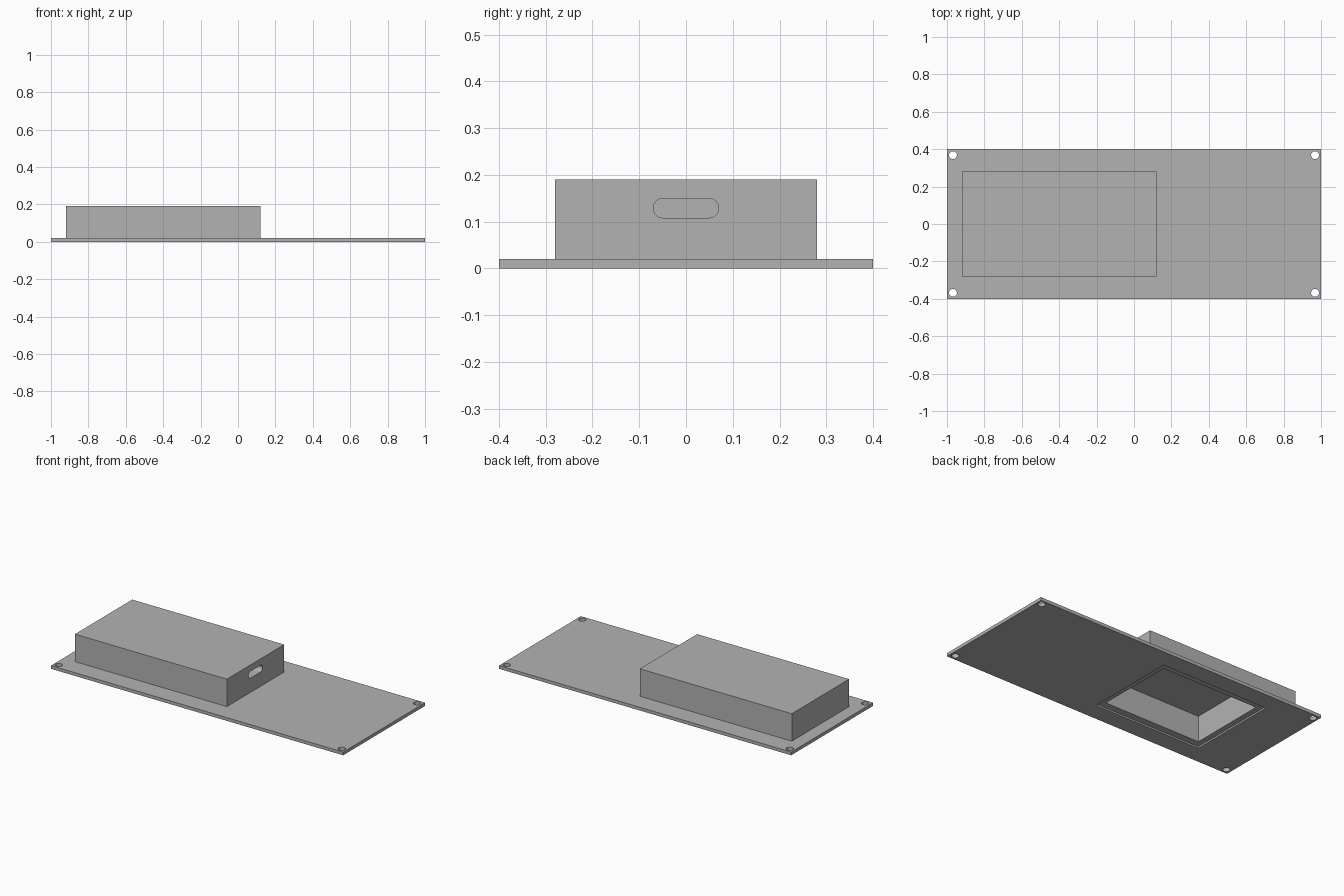
import bpy, bmesh, math
from mathutils import Matrix, Vector

if "Cube" in bpy.data.objects:
    bpy.data.objects.remove(bpy.data.objects["Cube"], do_unlink=True)

GREY = (0.45, 0.45, 0.45, 1.0)
mat = bpy.data.materials.new("plain grey")
mat.use_nodes = True
mat.diffuse_color = GREY
mat.node_tree.nodes["Principled BSDF"].inputs["Base Color"].default_value = GREY


def finish(name, bm):
    bmesh.ops.recalc_face_normals(bm, faces=bm.faces[:])
    mesh = bpy.data.meshes.new(name)
    bm.to_mesh(mesh)
    bm.free()
    mesh.materials.append(mat)
    ob = bpy.data.objects.new(name, mesh)
    bpy.context.collection.objects.link(ob)
    return ob


def block(name, lo, hi):
    lo, hi = Vector(lo), Vector(hi)
    bm = bmesh.new()
    bmesh.ops.create_cube(bm, size=1, matrix=Matrix.Translation((lo + hi) / 2)
                          @ Matrix.Diagonal((*(hi - lo), 1)))
    return finish(name, bm)


def combine(target, tool, operation):
    """Apply a boolean and discard the tool object."""
    mod = target.modifiers.new(operation, "BOOLEAN")
    mod.operation, mod.object, mod.solver = operation, tool, "EXACT"
    bpy.context.view_layer.update()
    bpy.context.view_layer.objects.active = target
    bpy.ops.object.modifier_apply(modifier=mod.name)
    bpy.data.objects.remove(tool, do_unlink=True)


# Mounting plate with the raised housing joined to it
panel = block("mounting_plate_with_housing", (-1, -0.4, 0), (1, 0.4, 0.02))
combine(panel, block("housing", (-0.92, -0.28, 0.01), (0.12, 0.28, 0.19)), "UNION")

# Screw holes in the four corners
bm = bmesh.new()
for sx in (-1, 1):
    for sy in (-1, 1):
        bmesh.ops.create_cone(bm, cap_ends=True, segments=32, radius1=0.021, radius2=0.021,
                              depth=0.1, matrix=Matrix.Translation((sx * 0.968, sy * 0.368, 0.01)))
combine(panel, finish("screw_holes", bm), "DIFFERENCE")

# Shallow underside recess and the deep pocket inside it
combine(panel, block("recess", (-0.70, -0.288, -0.05), (0.03, 0.288, 0.01)), "DIFFERENCE")
combine(panel, block("pocket", (-0.665, -0.245, -0.05), (-0.005, 0.245, 0.17)), "DIFFERENCE")

# Rounded cable slot from the end wall into the pocket
bm = bmesh.new()
R, STEPS = 0.021, 12
ring = []
for side in (1, -1):
    for i in range(STEPS + 1):
        a = math.pi * i / STEPS - math.pi / 2
        ring.append(bm.verts.new((-0.1, side * (0.049 + R * math.cos(a)),
                                  0.129 + side * R * math.sin(a))))
face = bm.faces.new(ring)
out = bmesh.ops.extrude_face_region(bm, geom=[face])
bmesh.ops.translate(bm, vec=(0.3, 0, 0),
                    verts=[v for v in out["geom"] if isinstance(v, bmesh.types.BMVert)])
combine(panel, finish("cable_slot", bm), "DIFFERENCE")

# Crisp flat faces, smooth only around the round cuts
bpy.ops.object.select_all(action="DESELECT")
panel.select_set(True)
bpy.context.view_layer.objects.active = panel
bpy.ops.object.shade_smooth_by_angle(angle=math.radians(30))
